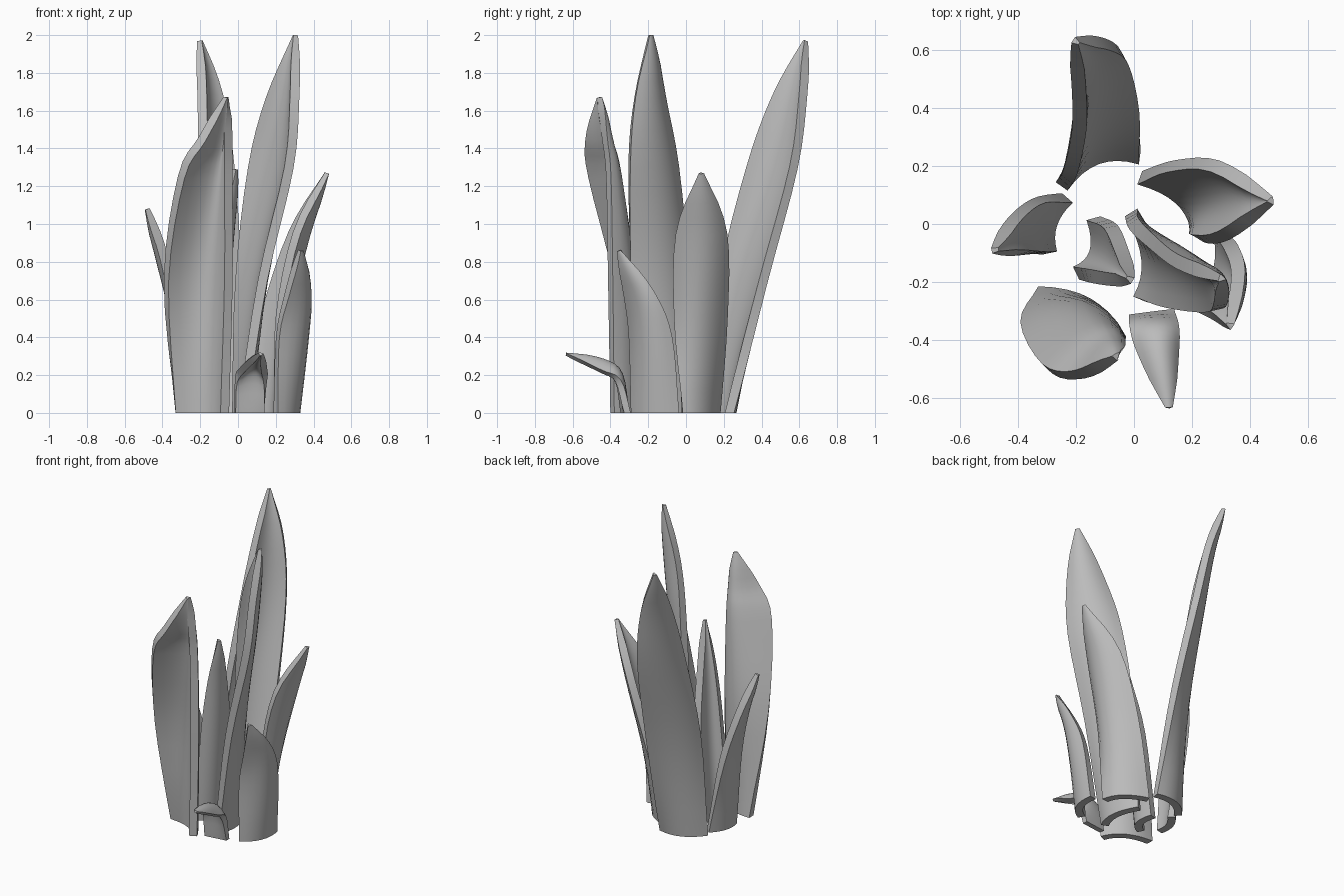
import bpy
from mathutils import Vector

if "Cube" in bpy.data.objects:
    bpy.data.objects.remove(bpy.data.objects["Cube"])

mat = bpy.data.materials.new("leaf_grey")
mat.diffuse_color = (0.5, 0.5, 0.5, 1)
mat.use_nodes = True
mat.node_tree.nodes["Principled BSDF"].inputs["Base Color"].default_value = mat.diffuse_color
COLS, STEPS = 8, 4


def arc(a, b, c, t):
    """Quadratic curve through a (t=0), b (t=0.5) and c (t=1)."""
    return a * (2 * (t - .5) * (t - 1)) + b * (4 * t * (1 - t)) + c * (2 * t * (t - .5))


def spline(pts):
    """Smooth path through all points."""
    p = [2 * pts[0] - pts[1]] + pts + [2 * pts[-1] - pts[-2]]
    out = []
    for i in range(1, len(p) - 2):
        a, b, c, d = p[i - 1:i + 3]
        for s in range(STEPS):
            t = s / STEPS
            out.append(.5 * (2 * b + (c - a) * t + (2 * a - 5 * b + 4 * c - d) * t * t
                             + (3 * b - a - 3 * c + d) * t ** 3))
    return out + [pts[-1]]


def leaf(name, sections, tip, thick=0.05):
    """Curved blade: each section is (z, left, middle, right); points are xy or xyz."""
    tip = Vector(tip)
    rails = [[Vector((*p, z)[:3]) for z, *pts in sections for p in [pts[k]]]
             for k in range(3)]
    across = (rails[2][-1] - rails[0][-1]).normalized() * 0.008
    rails = [spline(r + [tip + across * (k - 1)]) for k, r in enumerate(rails)]
    n = COLS + 1
    verts = [arc(l, c, r, i / COLS) for l, c, r in zip(*rails) for i in range(n)]
    rows = len(rails[0]) - 1
    faces = [(r * n + i, r * n + i + 1, (r + 1) * n + i + 1, (r + 1) * n + i)
             for r in range(rows) for i in range(COLS)]
    me = bpy.data.meshes.new(name)
    me.from_pydata(verts, [], faces)
    ob = bpy.data.objects.new(name, me)
    bpy.context.collection.objects.link(ob)
    # thickness thins out at the tip
    vg = ob.vertex_groups.new(name="thickness")
    for r in range(rows + 1):
        w = 1 if r < rows - 1 else (0.8 if r == rows - 1 else 0.5)
        vg.add(list(range(r * n, r * n + n)), w, 'REPLACE')
    sol = ob.modifiers.new("thickness", 'SOLIDIFY')
    sol.thickness, sol.offset, sol.vertex_group = thick, 0, vg.name
    # bake the thickness, then cut the foot flat on the ground
    dg = bpy.context.evaluated_depsgraph_get()
    solid = bpy.data.meshes.new_from_object(ob.evaluated_get(dg))
    ob.modifiers.clear()
    ob.data = solid
    for i, v in enumerate(solid.vertices):
        v.co.z = 0 if i % len(verts) < n else min(max(v.co.z, 0), 2)
    solid.materials.clear()
    solid.materials.append(mat)
    bpy.ops.object.select_all(action='DESELECT')
    ob.select_set(True)
    bpy.context.view_layer.objects.active = ob
    bpy.ops.object.shade_smooth_by_angle(angle=0.6)


# tall leaves
leaf("back_tall_leaf", [
    (0, (-.25, .13), (-.13, .23), (.02, .23)),
    (.7, (-.22, .18), (-.15, .32), (.01, .41)),
    (1.3, (-.19, .32), (-.15, .47), (-.03, .57)),
    (1.68, (-.19, .46), (-.16, .56), (-.09, .62))], (-.20, .63, 1.97))
leaf("centre_tall_leaf", [
    (0, (-.01, .04), (.05, -.12), (.02, -.26)),
    (.7, (.0, .0), (.11, -.12), (.13, -.29)),
    (1.3, (.06, -.06), (.20, -.14), (.27, -.30)),
    (1.67, (.15, -.13), (.26, -.17), (.30, -.27))], (.30, -.19, 2.0))
# this one cups towards the front
leaf("front_left_leaf", [
    (0, (-.33, -.24), (-.16, -.28), (-.07, -.39)),
    (.7, (-.38, -.36), (-.18, -.29), (-.05, -.40)),
    (1.25, (-.30, -.50), (-.14, -.37), (-.05, -.41)),
    (1.45, (-.19, -.52), (-.10, -.42), (-.05, -.43))], (-.06, -.46, 1.67))
# medium leaves
leaf("right_leaf", [
    (0, (.02, .16), (.16, .09), (.22, -.02)),
    (.5, (.13, .20), (.25, .08), (.22, -.05)),
    (.95, (.28, .20), (.36, .09), (.31, -.04))], (.47, .08, 1.27))
leaf("left_leaf", [
    (0, (-.23, .09), (-.29, .0), (-.29, -.10)),
    (.5, (-.33, .08), (-.34, .0), (-.33, -.10)),
    (.82, (-.41, .02), (-.41, -.04), (-.39, -.10))], (-.48, -.09, 1.08))
leaf("inner_leaf", [
    (0, (-.14, .02), (-.13, -.10), (-.20, -.17)),
    (.6, (-.08, -.01), (-.08, -.13), (-.15, -.18)),
    (1.0, (-.04, -.10), (-.05, -.16), (-.09, -.19))], (-.015, -.19, 1.29))
# short leaves
leaf("front_right_leaf", [
    (0, (.30, -.04), (.29, -.18), (.20, -.27)),
    (.4, (.335, -.08), (.335, -.20), (.21, -.28)),
    (.63, (.36, -.17), (.35, -.24), (.26, -.31))], (.33, -.35, .86))
leaf("curled_front_leaf", [
    (0, (-.015, -.33), (.06, -.32), (.14, -.31)),
    (0, (-.01, -.36, .17), (.08, -.35, .20), (.145, -.36, .17)),
    (0, (.025, -.45, .23), (.09, -.44, .27), (.14, -.45, .22))],
    (.12, -.635, .31), thick=0.035)
